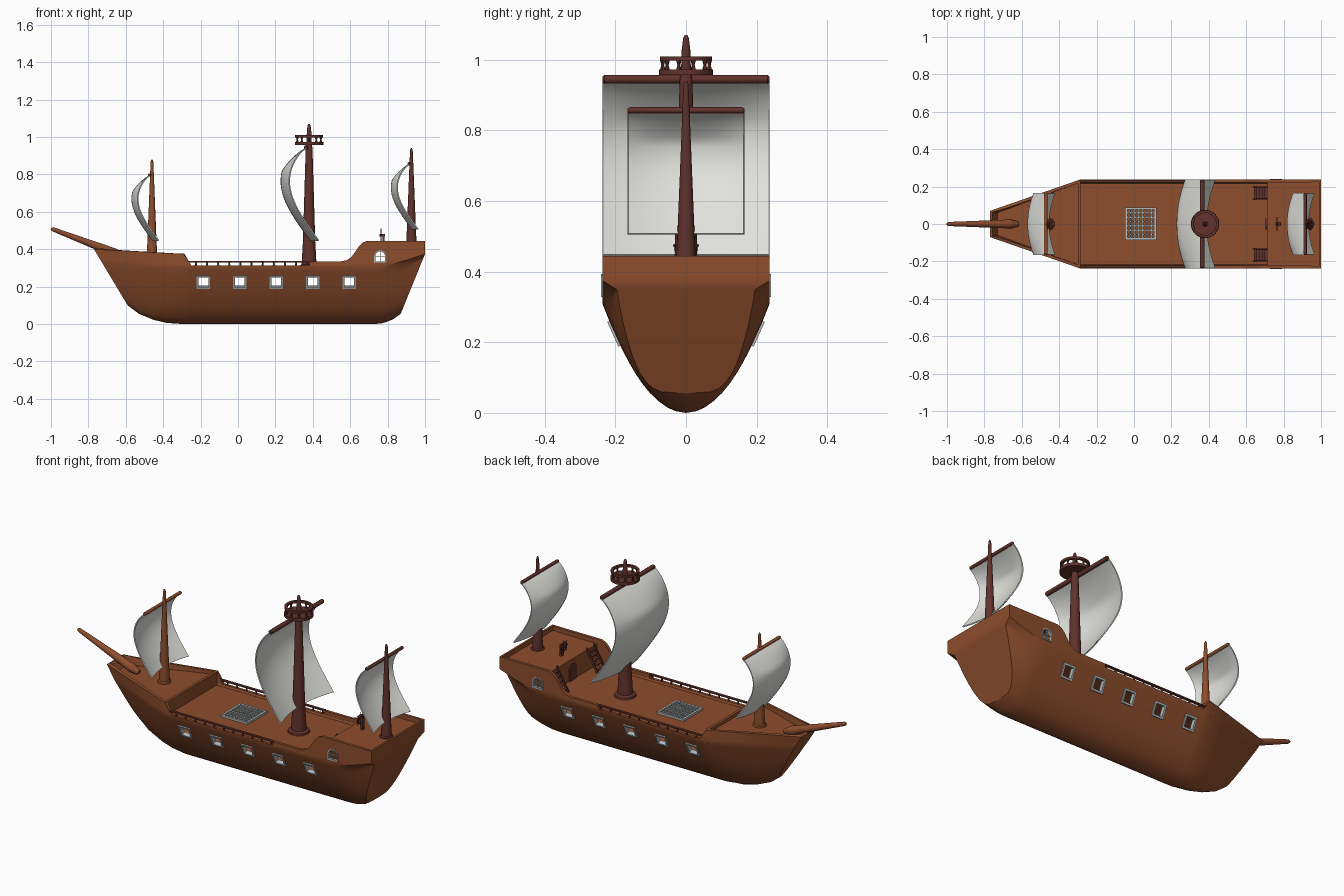
import bpy, bmesh, math
from mathutils import Vector, Matrix

if "Cube" in bpy.data.objects:
    bpy.data.objects.remove(bpy.data.objects["Cube"])

def material(name, rgb):
    m = bpy.data.materials.new(name)
    m.diffuse_color = (*rgb, 1)
    m.use_nodes = True
    m.node_tree.nodes["Principled BSDF"].inputs["Base Color"].default_value = m.diffuse_color
    return m

BROWN = material("hull brown", (0.27, 0.075, 0.026))
DARK = material("dark red wood", (0.12, 0.032, 0.025))
CLOTH = material("sail cloth", (0.75, 0.75, 0.72))
GREY = material("pale grey trim", (0.45, 0.48, 0.49))

def finish(name, bm, mat, thick=0, recalc=True, angle=30):
    bmesh.ops.remove_doubles(bm, verts=bm.verts, dist=1e-5)
    if recalc:
        bmesh.ops.recalc_face_normals(bm, faces=bm.faces)
    me = bpy.data.meshes.new(name)
    bm.to_mesh(me)
    bm.free()
    ob = bpy.data.objects.new(name, me)
    bpy.context.collection.objects.link(ob)
    me.materials.append(mat)
    bpy.ops.object.select_all(action='DESELECT')
    ob.select_set(True)
    bpy.context.view_layer.objects.active = ob
    if thick:
        mod = ob.modifiers.new("thickness", 'SOLIDIFY')
        mod.thickness = thick
        mod.offset = -1
        bpy.ops.object.modifier_apply(modifier=mod.name)
    bpy.ops.object.shade_smooth_by_angle(angle=math.radians(angle))
    return ob

def box(bm, x0, x1, y0, y1, z0, z1):
    m = Matrix.Translation(((x0+x1)/2, (y0+y1)/2, (z0+z1)/2)) @ Matrix.Diagonal((x1-x0, y1-y0, z1-z0, 1))
    bmesh.ops.create_cube(bm, size=1, matrix=m)

def rod(bm, p0, p1, r0, r1=None, n=16):
    p0, p1 = Vector(p0), Vector(p1)
    d = p1 - p0
    m = Matrix.Translation((p0+p1)/2) @ d.to_track_quat('Z', 'Y').to_matrix().to_4x4()
    bmesh.ops.create_cone(bm, cap_ends=True, segments=n, radius1=r0, radius2=r0 if r1 is None else r1,
                          depth=d.length, matrix=m)

def prism(bm, pts, depth):
    a = [bm.verts.new(p) for p in pts]
    b = [bm.verts.new(Vector(p)+Vector(depth)) for p in pts]
    bm.faces.new(a)
    bm.faces.new(b[::-1])
    for i in range(len(a)):
        k = (i+1) % len(a)
        bm.faces.new((a[i], a[k], b[k], b[i]))

def ring(bm, outer, inner, depth):
    d = Vector(depth)
    loops = [[bm.verts.new(Vector(p)+o) for p in pts]
             for pts, o in ((outer, d*0), (inner, d*0), (inner, d), (outer, d))]
    n = len(outer)
    for q in range(4):
        a, b = loops[q], loops[(q+1) % 4]
        for i in range(n):
            k = (i+1) % n
            bm.faces.new((a[i], a[k], b[k], b[i]))

# Hull shell: stations (keel x, keel z, top x, body top z, rim z, half width, body half width, power)
WIN = [-0.185, 0.01, 0.205, 0.4, 0.595]
W = 0.237
st = []
for k, (xk, zk, xt) in enumerate([(-.59, .1, -.77), (-.53, .055, -.68), (-.45, .022, -.55), (-.38, .006, -.42), (-.29, 0, -.29)]):
    hw = .07 + (xt+.77)/.48*(W-.07)
    st.append((xk, zk, xt, .33-.005*k, .40-.025*(xt+.77)/.48, hw, hw, .5))
rim = [(-.25, .314), (.38, .314), (.387, .335), (.55, .335), (.58, .341), (.605, .357), (.63, .39),
       (.645, .415), (.665, .435), (.69, .445), (.73, .445)]
def rim_z(x):
    for (a, za), (b, zb) in zip(rim, rim[1:]):
        if a <= x <= b:
            return za + (zb-za)*(x-a)/(b-a)
xs = sorted([x for x, z in rim] + [c+d for c in WIN for d in (-.03, .03)])
st += [(x, 0, x, .31, rim_z(x), W, W, .5) for x in xs]
st += [(.765, .004, .79, .315, .445, W, .236, .47), (.79, .01, .84, .325, .445, W, .232, .43),
       (.83, .026, .91, .345, .445, W, .22, .36), (.87, .055, 1.0, .375, .445, W, .2, .25)]
F = [0, .015, .05, .1, .17, .25, .34, .44, .54, .629, .823, .92, 1]

bm = bmesh.new()
sides = {}
for s in (-1, 1):
    cols = []
    for xk, zk, xt, zb, zt, hw, hb, p in st:
        xb = xt if xk > -.3 else xk+(xt-xk)*(zb-zk)/(zt-zk)
        col = [(xk+(xb-xk)*f, s*(hw if f == 1 else hb*f**p), zk+(zb-zk)*f) for f in F]
        col += [(xb+(xt-xb)*u, s*hw, zb+(zt-zb)*u) for u in (.15, .6, 1)]
        cols.append([bm.verts.new(c) for c in col])
    sides[s] = cols
    for i in range(len(st)-1):
        xm = (st[i][2]+st[i+1][2])/2
        for j in range(len(F)+2):
            if j == 9 and any(abs(xm-c) < .031 for c in WIN):
                continue                       # gun ports
            if j == 13 and abs(xm-.76) < .02:
                continue                       # cabin windows
            q = [cols[i][j], cols[i+1][j], cols[i+1][j+1], cols[i][j+1]]
            bm.faces.new(q if s < 0 else q[::-1])
for e, a, b in ((0, 1, -1), (-1, -1, 1)):      # stem and transom
    A, B = sides[a][e], sides[b][e]
    for j in range(len(F)+2):
        bm.faces.new((A[j], B[j], B[j+1], A[j+1]))
finish("hull", bm, BROWN, thick=.016, recalc=False, angle=24)

# Decks and bulkheads
bm = bmesh.new()
box(bm, -.3, .72, -.226, .226, .292, .302)
finish("main_deck", bm, BROWN)
bm = bmesh.new()
prism(bm, [(-.735, -.074, .35), (-.29, -.228, .35), (-.29, .228, .35), (-.735, .074, .35)], (0, 0, .008))
box(bm, -.3, -.285, -.23, .23, .295, .376)
finish("forecastle_deck", bm, BROWN)
bm = bmesh.new()
box(bm, .71, .99, -.23, .23, .41, .42)
box(bm, .71, .722, -.23, .23, .295, .42)
finish("poop_deck", bm, BROWN)

# Gun port frames
bm = bmesh.new()
for s in (-1, 1):
    def on_hull(x, z):
        return (x, s*(.188+(z-.195)*.45+.006), z-.002)
    for c in WIN:
        rect = [[on_hull(c+a*w, .225+b*(w-.001)) for a, b in ((-1, -1), (1, -1), (1, 1), (-1, 1))] for w in (.036, .026)]
        ring(bm, rect[0], rect[1], (0, -s*.022, .009))
finish("gun_port_frames", bm, GREY)

# Arched cabin windows
fill, trim = bmesh.new(), bmesh.new()
ang = [math.pi*i/12 for i in range(13)]
def arch(r, base, y):
    return [(.76-r, y, base), (.76+r, y, base)] + [(.76+r*math.cos(a), y, .362+r*math.sin(a)) for a in ang]
for s in (-1, 1):
    sq = [(.728, s*W, .326), (.792, s*W, .326)]
    for a in ang:
        m = .032/max(abs(math.cos(a)), abs(math.sin(a)))
        sq.append((.76+m*math.cos(a), s*W, .362+m*math.sin(a)))
    ring(fill, sq, arch(.029, .332, s*W), (0, -s*.016, 0))
    ring(trim, arch(.032, .328, s*(W+.004)), arch(.026, .335, s*(W+.004)), (0, -s*.014, 0))
    y0, y1 = sorted((s*W, s*(W-.006)))
    box(trim, .758, .762, y0, y1, .33, .39)
    box(trim, .732, .788, y0, y1, .358, .362)
finish("cabin_window_surround", fill, BROWN)
finish("cabin_window_frames", trim, GREY)

# Cabin door
bm = bmesh.new()
prism(bm, [(.704, -.03, .3), (.704, .03, .3)] + [(.704, .03*math.cos(a), .365+.03*math.sin(a)) for a in ang], (.007, 0, 0))
finish("cabin_door", bm, DARK)

# Ladders up to the poop deck
bm = bmesh.new()
for c in (-.165, .165):
    for e in (-.032, .032):
        prism(bm, [(.635, c+e-.003, .302), (.652, c+e-.003, .302), (.713, c+e-.003, .412),
                   (.713, c+e-.003, .432)], (0, .006, 0))
    for k in range(5):
        box(bm, .642+.014*k, .66+.014*k, c-.03, c+.03, .318+.021*k, .324+.021*k)
finish("ladders", bm, DARK)

# Side railings
bm = bmesh.new()
for s in (-1, 1):
    for k in range(11):
        x = -.225+.0595*k
        rod(bm, (x, s*.229, .312), (x, s*.229, .322), .007, .004, 8)
        rod(bm, (x, s*.229, .322), (x, s*.229, .332), .004, .007, 8)
    box(bm, -.262, .388, s*.229-.007, s*.229+.007, .33, .337)
finish("side_railings", bm, DARK)

# Deck grating
bm = bmesh.new()
for k in range(8):
    t = k/7
    h = .006 if k in (0, 7) else .0035
    x, y = -.041+.155*t, -.079+.162*t
    box(bm, x-h, x+h, -.085, .089, .3, .314)
    box(bm, -.047, .12, y-h, y+h, .3, .313)
finish("deck_grating", bm, GREY)

# Masts, yards and sails
def mast(name, x, prof, mat):
    bm = bmesh.new()
    for (r0, z0), (r1, z1) in zip(prof, prof[1:]):
        rod(bm, (x, 0, z0), (x, 0, z1), r0, r1, 20)
    finish(name, bm, mat)

def rig(name, x, z, k, hw, height, r, mat):
    bm = bmesh.new()
    rod(bm, (x, -hw+.006, z), (x, hw-.006, z), r)
    for s in (-1, 1):
        rod(bm, (x, s*(hw-.006), z), (x, s*hw, z), r, r*.6)
    finish(name+"_yard", bm, mat)
    bm = bmesh.new()
    nu, nt = 16, 24
    g = []
    for j in range(nt+1):
        t = j/nt
        off = .065*t-.118*math.sin(math.pi*t**.8)
        row = []
        for i in range(nu+1):
            u = 2*i/nu-1
            belly = .045*(1-u*u)*min(1, 4*t)
            row.append(bm.verts.new((x+k*(off-belly), u*hw, z-height*t)))
        g.append(row)
    for j in range(nt):
        for i in range(nu):
            bm.faces.new((g[j][i], g[j][i+1], g[j+1][i+1], g[j+1][i]))
    finish(name+"_sail", bm, CLOTH, thick=.006, recalc=False)

mast("main_mast", .38, [(.058, .3), (.055, .312), (.04, .318), (.033, .44), (.018, .94), (.014, .97),
                        (.012, 1.03), (.008, 1.062), (.004, 1.07)], DARK)
rig("main", .365, .945, 1, W, .5, .012, DARK)
for name, x, dz, mat in (("fore", -.46, 0, BROWN), ("mizzen", .927, .06, DARK)):
    mast(name+"_mast", x, [(.036, .355+dz), (.034, .365+dz), (.028, .37+dz), (.025, .43+dz), (.01, .80+dz),
                           (.007, .87+dz), (.003, .88+dz)], mat)
    rig(name, x-.012, .797+dz, .71, .165, .352, .009, mat)

# Bowsprit
bm = bmesh.new()
rod(bm, (-.99, 0, .507), (-.66, 0, .381), .011, .024, 20)
rod(bm, (-.99, 0, .507), (-1, 0, .511), .011, .006, 20)
rod(bm, (-.66, 0, .381), (-.62, 0, .366), .024, .014, 20)
finish("bowsprit", bm, BROWN)

# Lookout platform
bm = bmesh.new()
def circle(r, z):
    return [(.38+r*math.cos(2*math.pi*i/32), r*math.sin(2*math.pi*i/32), z) for i in range(32)]
rod(bm, (.38, 0, .957), (.38, 0, .973), .076, .076, 32)
ring(bm, circle(.074, .998), circle(.06, .998), (0, 0, .012))
for i in range(10):
    a = 2*math.pi*(i+.5)/10
    x, y = .38+.066*math.cos(a), .066*math.sin(a)
    rod(bm, (x, y, .97), (x, y, .985), .008, .004, 8)
    rod(bm, (x, y, .985), (x, y, 1.0), .004, .008, 8)
finish("lookout_platform", bm, DARK)

# Steering wheel
bm = bmesh.new()
def hoop(r):
    return [(.761, r*math.cos(2*math.pi*i/24), .474+r*math.sin(2*math.pi*i/24)) for i in range(24)]
ring(bm, hoop(.026), hoop(.02), (.006, 0, 0))
for i in range(4):
    a = math.pi*i/4
    y, z = .037*math.cos(a), .037*math.sin(a)
    rod(bm, (.764, -y, .474-z), (.764, y, .474+z), .0025, None, 8)
rod(bm, (.757, 0, .474), (.785, 0, .474), .007, None, 12)
box(bm, .772, .784, -.01, .01, .418, .482)
finish("steering_wheel", bm, DARK)
